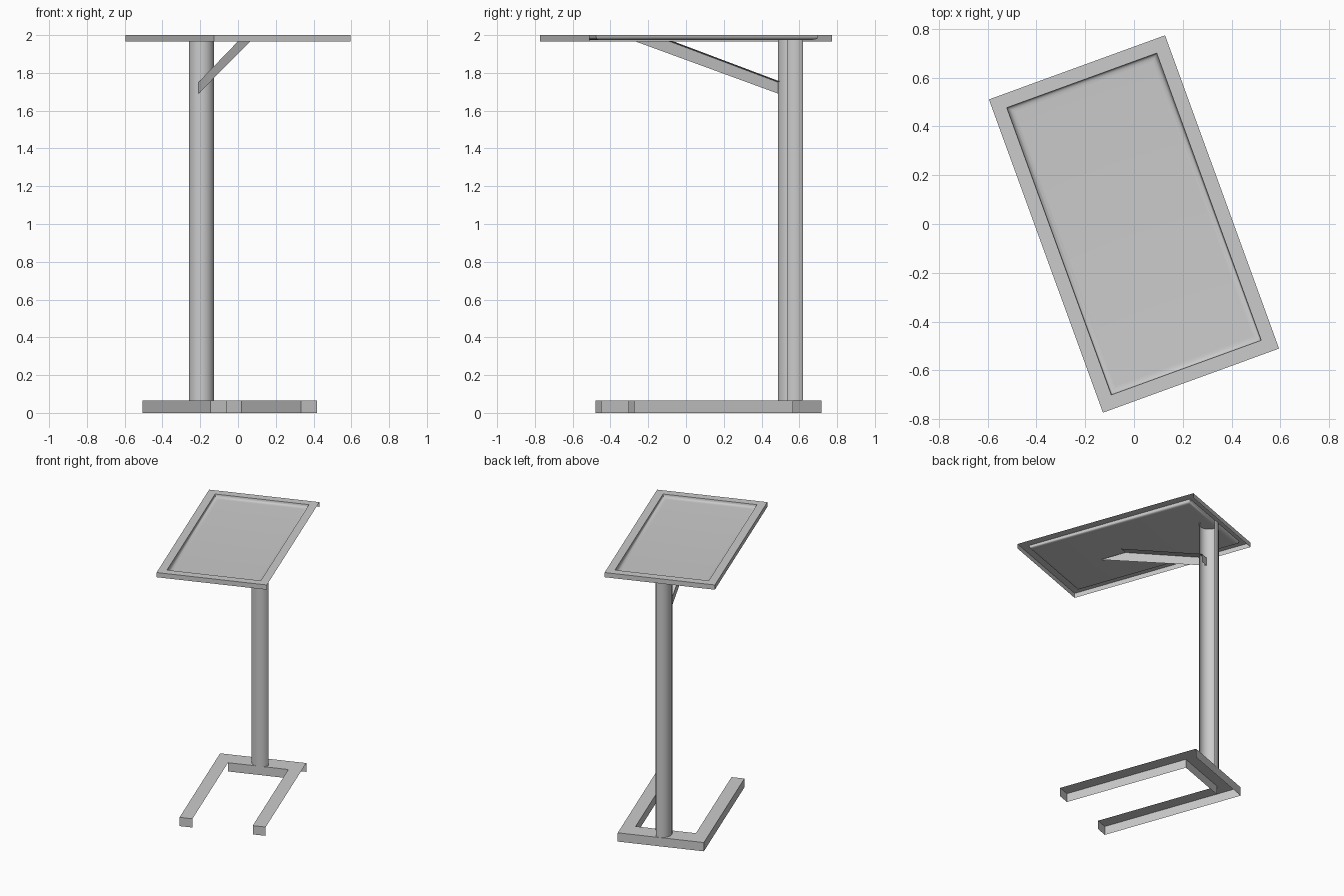
import bpy, bmesh, math

if "Cube" in bpy.data.objects:
    bpy.data.objects.remove(bpy.data.objects["Cube"])

TURN = math.radians(20)   # whole stand is turned about z


def finish(name, bm, smooth=False):
    bmesh.ops.recalc_face_normals(bm, faces=bm.faces)
    # open shells: make sure upward-facing panels point up
    flat = [f for f in bm.faces if abs(f.normal.z) > 0.9]
    if flat and max(flat, key=lambda f: f.calc_area()).normal.z < 0:
        bmesh.ops.reverse_faces(bm, faces=bm.faces)
    me = bpy.data.meshes.new(name)
    bm.to_mesh(me)
    bm.free()
    ob = bpy.data.objects.new(name, me)
    bpy.context.collection.objects.link(ob)
    ob.rotation_euler.z = TURN
    if smooth:
        bpy.ops.object.select_all(action='DESELECT')
        ob.select_set(True)
        bpy.context.view_layer.objects.active = ob
        bpy.ops.object.shade_smooth_by_angle(angle=math.radians(40))
    return ob


def ring(bm, hx, hy, z):
    return [bm.verts.new((x, y, z)) for x, y in
            ((-hx, -hy), (hx, -hy), (hx, hy), (-hx, hy))]


def bridge(bm, a, b, skip=()):
    n = len(a)
    for i in range(n):
        if i not in skip:
            bm.faces.new((a[i], a[(i + 1) % n], b[(i + 1) % n], b[i]))


# Tray top: rim, coved recess and floor; underside and right edge are open
HX, HY = 0.384, 0.683
bm = bmesh.new()
lower = ring(bm, HX, HY, 1.965)
prev = ring(bm, HX, HY, 2.0)
bridge(bm, lower, prev, skip=(1,))
for inset, z in ((0.057, 2.0), (0.058, 1.988), (0.063, 1.98),
                 (0.072, 1.976), (0.085, 1.975)):
    cur = ring(bm, HX - inset, HY - inset, z)
    bridge(bm, prev, cur)
    prev = cur
bm.faces.new(prev)
for v in [v for v in bm.verts if not v.link_faces]:
    bm.verts.remove(v)
finish("tray_top", bm, smooth=True)

# U-shaped foot: open underneath and on the right-facing sides
W, LEG, FRONT, BACK, BAR = 0.30, 0.09, -0.40, 0.655, 0.13
outline = [(-W, FRONT), (-W + LEG, FRONT), (-W + LEG, BACK - BAR),
           (W - LEG, BACK - BAR), (W - LEG, FRONT), (W, FRONT),
           (W, BACK), (-W, BACK)]
bm = bmesh.new()
low = [bm.verts.new((x, y, 0)) for x, y in outline]
high = [bm.verts.new((x, y, 0.065)) for x, y in outline]
bridge(bm, low, high, skip=(1, 5))
bm.faces.new(high)
finish("foot", bm)

# Round post: open along one side
bm = bmesh.new()
SEG, A0, A1 = 28, math.radians(66), math.radians(327)
cols = []
for i in range(SEG + 1):
    a = A0 + (A1 - A0) * i / SEG
    x, y = 0.008 + 0.067 * math.cos(a), 0.586 + 0.067 * math.sin(a)
    cols.append([bm.verts.new((x, y, z)) for z in (0.065, 1.975)])
for p, q in zip(cols, cols[1:]):
    bm.faces.new((p[0], q[0], q[1], p[1]))
finish("post", bm, smooth=True)

# Diagonal brace: left side, upper side and lower end
bm = bmesh.new()
prof = [(-0.278, 1.968), (0.545, 1.685), (0.545, 1.745), (-0.085, 1.968)]
left = [bm.verts.new((-0.03, y, z)) for y, z in prof]
right = [bm.verts.new((0.03, y, z)) for y, z in prof[1:]]
bm.faces.new(left)
bm.faces.new((left[1], right[0], right[1], left[2]))
bm.faces.new((left[2], right[1], right[2], left[3]))
finish("brace", bm)
